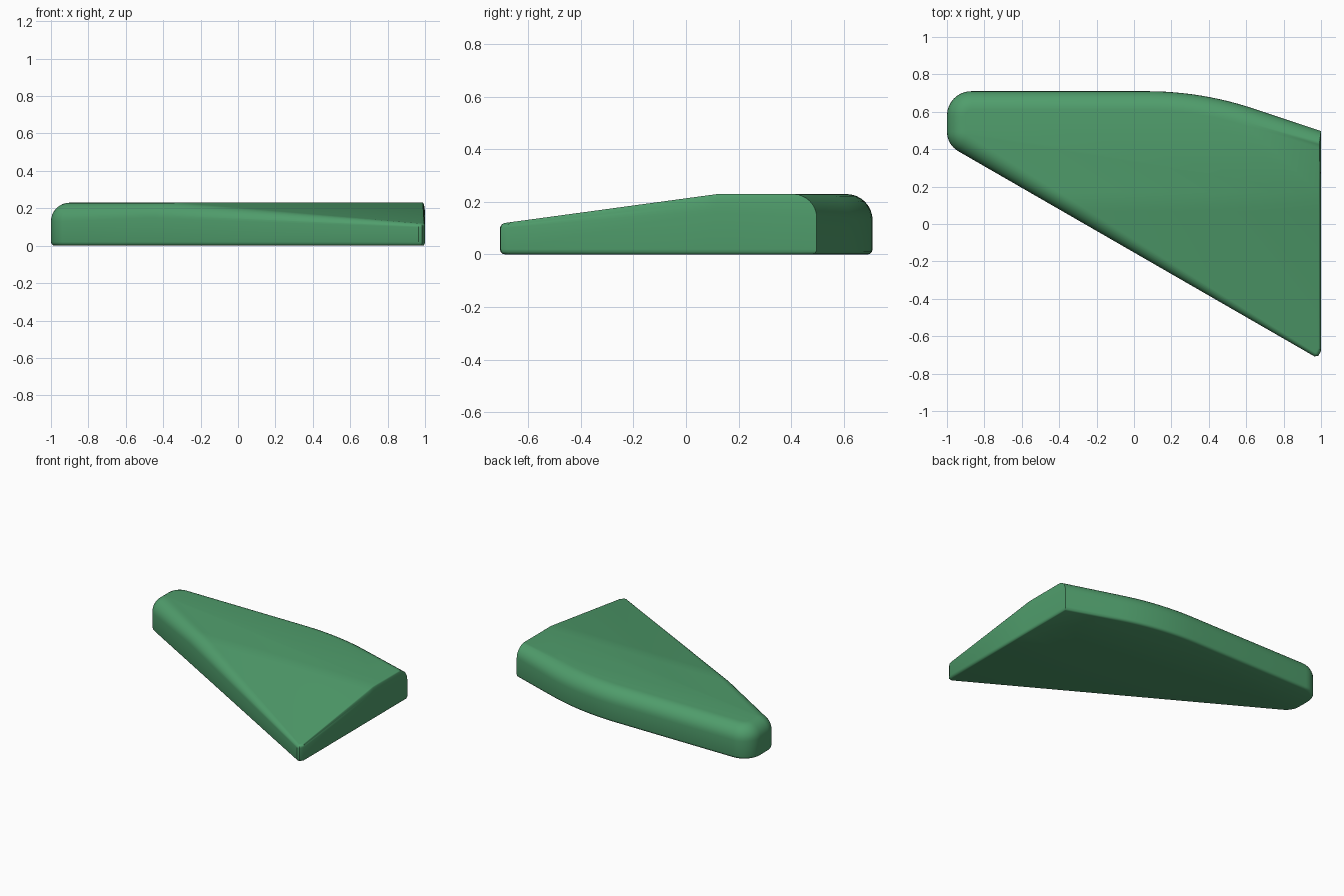
import bpy, bmesh, math
from mathutils import Vector

if "Cube" in bpy.data.objects:
    bpy.data.objects.remove(bpy.data.objects["Cube"])

H, BEND, SLOPE = 0.23, 0.12, 0.136   # height, start of the front slope, its gradient
RIGHT_R = 0.012                      # tiny rounding on the flat right end


def fillet(a, b, c, radius, steps, edge_r):
    """Arc that rounds corner b; edge_r is the top rounding there."""
    a, b, c = Vector(a), Vector(b), Vector(c)
    u, v = (a - b).normalized(), (c - b).normalized()
    half = u.angle(v) / 2
    centre = b + (u + v).normalized() * radius / math.sin(half)
    start = b + u * radius / math.tan(half) - centre
    turn = math.pi - 2 * half
    pts = []
    for i in range(steps + 1):
        t = turn * i / steps
        p = Vector((start.x * math.cos(t) - start.y * math.sin(t),
                    start.x * math.sin(t) + start.y * math.cos(t)))
        pts.append((centre + p, edge_r))
    return pts


# Plan outline, counter-clockwise, with the top rounding at each point
back_right, back_mid = (1, 0.497), (0.36, 0.71)
back_left, front_left, tip = (-1, 0.71), (-1, 0.424), (0.965, -0.708)
outline = [(Vector(tip), 0.02), (Vector((0.985, -0.705)), 0.02),
           (Vector((1, -0.68)), 0.02), (Vector(back_right), 0.09)]
outline += fillet(back_right, back_mid, back_left, 1.8, 12, 0.1)
outline += fillet(back_mid, back_left, front_left, 0.13, 8, 0.1)
outline += fillet(back_left, front_left, tip, 0.12, 7, 0.1)
N = len(outline)


def normal(i):
    d = (outline[(i + 1) % N][0] - outline[i][0]).normalized()
    return Vector((-d.y, d.x))


def inset_dir(i, radius):
    """Inward mitre offset; the right end keeps its own small radius."""
    n1, n2 = normal(i - 1), normal(i)
    r1 = RIGHT_R if i == 3 else radius
    r2 = RIGHT_R if i == 2 else radius
    det = n1.x * n2.y - n1.y * n2.x
    if abs(det) > 0.2:
        return Vector(((r1 * n2.y - r2 * n1.y) / det, (n1.x * r2 - n2.x * r1) / det))
    return (n1 + n2).normalized() * radius


# Stack rings from the bottom edge, up the wall and over the rounded top
bm = bmesh.new()
rings = []
for k in range(4):
    a = math.pi / 2 * k / 3
    rings.append([bm.verts.new((*(p + inset_dir(i, 0.02) * (1 - math.sin(a))),
                                0.02 * (1 - math.cos(a))))
                  for i, (p, r) in enumerate(outline)])
for k in range(9):
    a = math.pi / 2 * k / 8
    rings.append([bm.verts.new((*(p + inset_dir(i, r) * (1 - math.cos(a))),
                                H - r * (1 - math.sin(a))))
                  for i, (p, r) in enumerate(outline)])
for lo, hi in zip(rings, rings[1:]):
    for i in range(N):
        j = (i + 1) % N
        bm.faces.new((lo[i], lo[j], hi[j], hi[i]))
bm.faces.new(rings[-1])
bm.faces.new(rings[0][::-1])

# Cut across the bend, then tilt the front of the top downwards
for y in (BEND - 0.05, BEND, BEND + 0.05):
    bmesh.ops.bisect_plane(bm, geom=bm.verts[:] + bm.edges[:] + bm.faces[:],
                           plane_co=(0, y, 0), plane_no=(0, 1, 0))
for v in bm.verts:
    if v.co.z > 0.1 and v.co.y < BEND:
        v.co.z -= SLOPE * (BEND - v.co.y)
bmesh.ops.recalc_face_normals(bm, faces=bm.faces[:])

mesh = bpy.data.meshes.new("wedge_body")
bm.to_mesh(mesh)
bm.free()
body = bpy.data.objects.new("wedge_body", mesh)
bpy.context.collection.objects.link(body)

# Green finish
green = bpy.data.materials.new("green")
green.diffuse_color = (0.08, 0.34, 0.15, 1)
green.use_nodes = True
green.node_tree.nodes["Principled BSDF"].inputs["Base Color"].default_value = green.diffuse_color
mesh.materials.append(green)

bpy.context.view_layer.objects.active = body
body.select_set(True)
bpy.ops.object.shade_smooth_by_angle(angle=math.radians(35))
